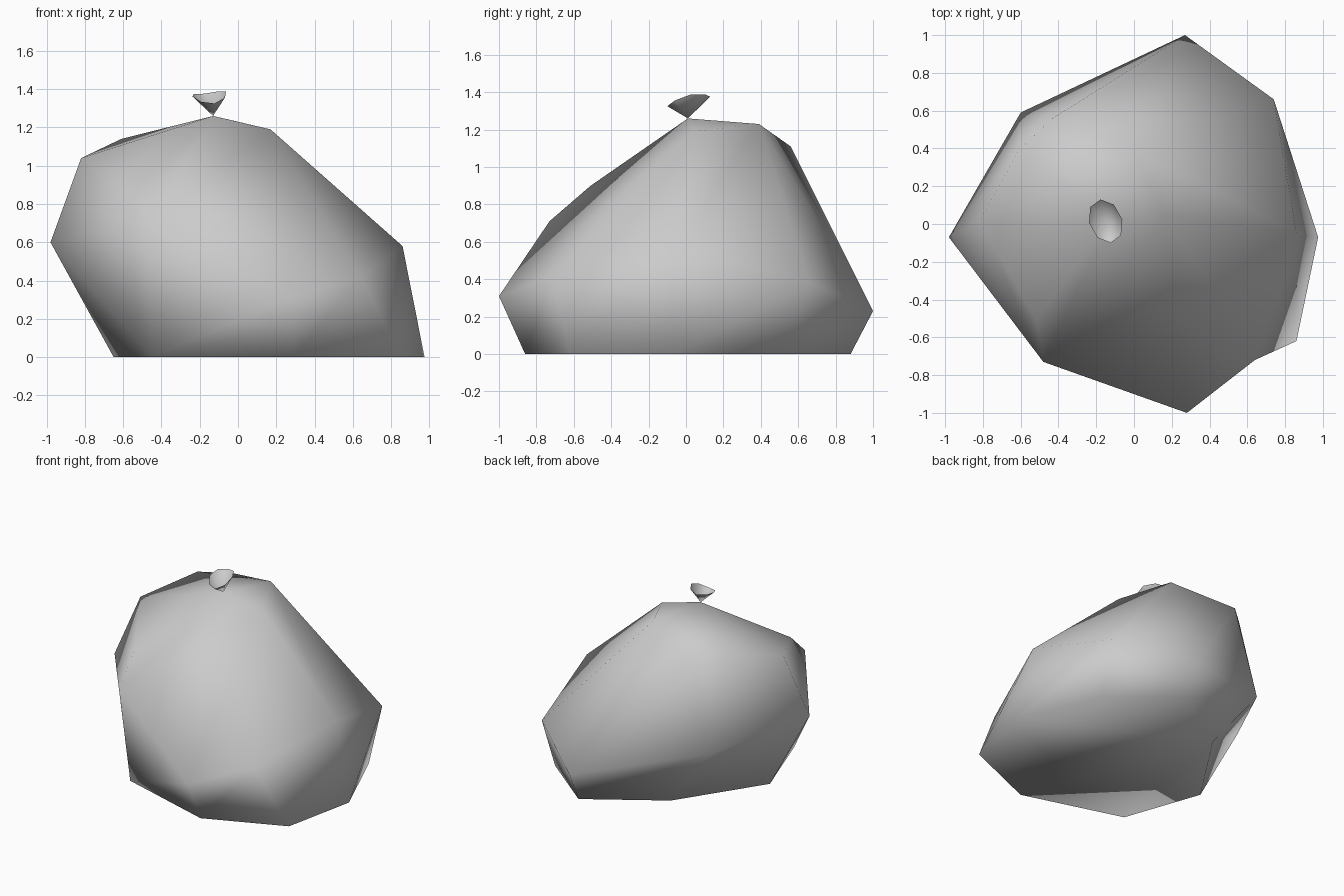
import bpy, bmesh, math

cube = bpy.data.objects.get("Cube")
if cube:
    bpy.data.objects.remove(cube, do_unlink=True)

grey = bpy.data.materials.new("light_grey")
grey.use_nodes = True
grey.diffuse_color = (0.6, 0.6, 0.6, 1)
grey.node_tree.nodes["Principled BSDF"].inputs["Base Color"].default_value = (0.6, 0.6, 0.6, 1)


def finish(name, bm):
    """Turn a bmesh into a fully smooth grey object."""
    bmesh.ops.recalc_face_normals(bm, faces=bm.faces)
    for face in bm.faces:
        face.smooth = True
    mesh = bpy.data.meshes.new(name)
    bm.to_mesh(mesh)
    bm.free()
    mesh.materials.append(grey)
    obj = bpy.data.objects.new(name, mesh)
    bpy.context.collection.objects.link(obj)
    return obj


# Sack body: corner rings wrapped by a convex hull
base = [(-.65, -.07, 0), (-.45, -.64, 0), (.29, -.86, 0), (.86, -.62, 0),
        (.975, -.07, 0), (.72, .53, 0), (.28, .88, 0), (-.25, .54, 0)]
belly = [(-.98, -.07, .60), (.28, -1, .31), (.64, -.72, .42),
         (.86, -.05, .58), (.74, .66, .385), (.27, 1, .23), (-.60, .59, .46)]
shoulder = [(-.82, .01, 1.04), (-.48, -.73, .71), (-.515, -.51, .90),
            (-.61, .39, 1.14), (-.43, .56, 1.11)]
crown = [(-.13, .01, 1.26), (.17, .04, 1.19), (0, .39, 1.23)]

bm = bmesh.new()
rings = [[bm.verts.new(p) for p in ring] for ring in (base, belly, shoulder, crown)]
feet, bulges, shoulders, tops = rings
bmesh.ops.convex_hull(bm, input=bm.verts)

# Shallow dents: front corner, front top and back corner
creases = [(bulges[1], feet[3]), (bulges[1], tops[0]), (bulges[6], feet[0])]
for pair in creases:
    crease = bm.edges.get(pair)
    if crease:
        bmesh.utils.edge_rotate(crease, True)
finish("sack_body", bm)

# Tied neck: open, tilted funnel standing on the peak
bm = bmesh.new()
tip = bm.verts.new((-.13, .01, 1.26))
rim = []
for i in range(8):
    a = math.tau * (i + .1) / 8
    x = .09 * math.cos(a) - .02 * math.sin(a)
    y = .115 * math.sin(a)
    z = 1.363 + .25 * y + .12 * x + .012 * math.cos(2 * a)
    rim.append(bm.verts.new((x - .15, y + .015, z)))
for i in range(8):
    bm.faces.new((tip, rim[i - 1], rim[i]))
finish("sack_neck", bm)
